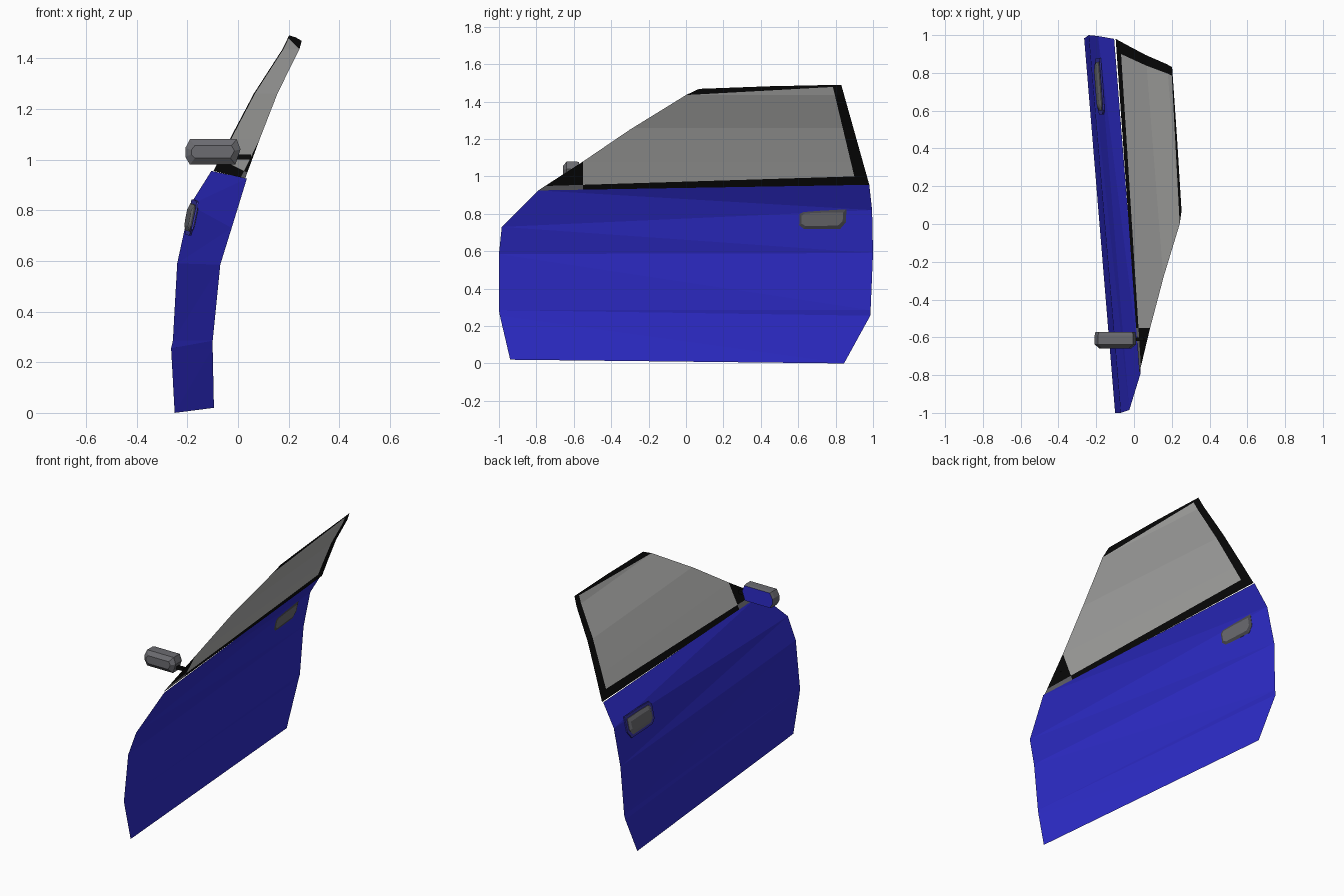
import bpy, bmesh
from mathutils import Vector

if "Cube" in bpy.data.objects:
    bpy.data.objects.remove(bpy.data.objects["Cube"])


def material(name, r, g, b):
    m = bpy.data.materials.new(name)
    m.diffuse_color = (r, g, b, 1)
    m.use_nodes = True
    m.node_tree.nodes["Principled BSDF"].inputs["Base Color"].default_value = m.diffuse_color
    return m


BLUE = material("blue_paint", 0.027, 0.025, 0.60)
SHADE = material("recess_blue", 0.045, 0.04, 0.42)
GLASS = material("window_grey", 0.46, 0.46, 0.45)
BLACK = material("black_trim", 0.003, 0.003, 0.003)
GREY = material("dark_grey", 0.15, 0.15, 0.165)
RIM = material("rim_grey", 0.07, 0.07, 0.08)


def finish(name, bm, mats):
    me = bpy.data.meshes.new(name)
    bm.to_mesh(me)
    bm.free()
    for m in mats:
        me.materials.append(m)
    ob = bpy.data.objects.new(name, me)
    bpy.context.collection.objects.link(ob)
    return ob


def loft(name, loops, mats, band_mats, caps):
    """Bridge equal loops; band_mats are per band, caps are (first, last)."""
    bm = bmesh.new()
    rings = [[bm.verts.new(p) for p in lp] for lp in loops]
    n = len(rings[0])
    for k in range(len(rings) - 1):
        for i in range(n):
            j = (i + 1) % n
            f = bm.faces.new((rings[k][i], rings[k][j], rings[k + 1][j], rings[k + 1][i]))
            f.material_index = band_mats[k]
    bm.faces.new(rings[0]).material_index = caps[0]
    bm.faces.new(rings[-1]).material_index = caps[1]
    bmesh.ops.recalc_face_normals(bm, faces=bm.faces)
    return finish(name, bm, mats)


# Door skin: front and rear end of every crease, bottom to belt line
rows = [((-0.095, -0.94, 0.02), (-0.25, 0.845, 0.0)),
        ((-0.10, -0.995, 0.255), (-0.264, 0.985, 0.255)),
        ((-0.10, -1.0, 0.285), (-0.257, 0.987, 0.285)),
        ((-0.07, -1.0, 0.585), (-0.24, 1.0, 0.59)),
        ((-0.025, -0.985, 0.73), (-0.19, 0.995, 0.82)),
        ((0.035, -0.79, 0.925), (-0.105, 0.98, 0.955))]
bm = bmesh.new()
vs = [[bm.verts.new(p) for p in r] for r in rows]
for (f0, r0), (f1, r1) in zip(vs, vs[1:]):
    bm.faces.new((f0, f1, r0))
    bm.faces.new((r0, f1, r1))
finish("door_skin", bm, [BLUE])

# Window with trim: flat outline, cut along trim lines, then leaned inward
LEAN = [(0.90, -0.046), (0.94, -0.027), (1.08, 0.042), (1.26, 0.133), (1.435, 0.242), (1.50, 0.272)]


def window_x(y, z):
    for (z0, g0), (z1, g1) in zip(LEAN, LEAN[1:]):
        if z <= z1:
            break
    return g0 + (g1 - g0) * (z - z0) / (z1 - z0) - 0.079 * y


outline = [(-0.79, 0.925), (-0.55, 1.08), (-0.3, 1.25), (0.0, 1.435), (0.07, 1.468),
           (0.45, 1.482), (0.83, 1.49), (0.98, 0.955)]
trim = {"belt": ((-0.55, 0.955), (0.9, 1.0)), "rear": ((0.9, 1.0), (0.785, 1.48)),
        "top": ((0.78, 1.478), (0.0, 1.435)), "front": ((-0.55, 1.1), (-0.55, 0.9))}


def inward(line):
    (y0, z0), (y1, z1) = line
    return Vector((0, y0, z0)), Vector((0, z0 - z1, y1 - y0)).normalized()


bm = bmesh.new()
bm.faces.new([bm.verts.new((0, y, z)) for y, z in outline])
cuts = [inward(l) for l in trim.values()] + [(Vector((0, 0, z)), Vector((0, 0, 1))) for z, g in LEAN[1:-1]]
for co, no in cuts:
    bmesh.ops.bisect_plane(bm, geom=bm.verts[:] + bm.edges[:] + bm.faces[:], dist=1e-5,
                           plane_co=co, plane_no=no)
for f in bm.faces:
    c = f.calc_center_median()
    inside = {k: (c - inward(l)[0]).dot(inward(l)[1]) > 0 for k, l in trim.items()}
    if all(inside.values()):
        f.material_index = 0
    else:
        f.material_index = 2 if not inside["belt"] and not inside["front"] else 1
    if f.normal.x > 0:
        f.normal_flip()
for v in bm.verts:
    v.co.x = window_x(v.co.y, v.co.z)
finish("window", bm, [GLASS, BLACK, GREY])

# Door handle and its recess, passing through the skin
HY, HZ = 0.73, 0.77
handle = [(0.60, 0.80), (0.60, 0.735), (0.625, 0.716), (0.825, 0.72), (0.855, 0.755),
          (0.858, 0.826), (0.72, 0.824), (0.62, 0.818)]


def handle_loop(scale_y, scale_z, offset):
    pts = []
    for y, z in handle:
        y, z = HY + (y - HY) * scale_y, HZ + (z - HZ) * scale_z
        pts.append((-0.161 + (z - 0.6) * 0.21 - 0.079 * y + offset, y, z))
    return pts


loft("handle_recess", [handle_loop(1.16, 1.3, o) for o in (-0.004, 0.004)], [SHADE], [0], (0, 0))
loft("door_handle",
     [handle_loop(0.84, 0.6, -0.016), handle_loop(1, 1, -0.007),
      handle_loop(1, 1, 0.007), handle_loop(0.86, 0.66, 0.012)],
     [GREY, RIM], [0, 0, 1], (0, 0))

# Side mirror housing with a painted rear face
shape = [(-0.208, 1.045), (-0.19, 1.08), (-0.005, 1.08), (0.01, 1.04),
         (-0.01, 0.98), (-0.19, 0.98), (-0.208, 1.01)]


def mirror_loop(y, sx, sz):
    return [(-0.1 + (x + 0.1) * sx, y, 1.03 + (z - 1.03) * sz) for x, z in shape]


loft("side_mirror", [mirror_loop(-0.572, 0.97, 0.94), mirror_loop(-0.59, 1, 1),
                     mirror_loop(-0.638, 1, 1), mirror_loop(-0.658, 0.78, 0.5)],
     [GREY, BLUE], [0, 0, 0], (1, 0))

# Small arm joining the mirror to the window corner
loft("mirror_arm", [[(x, y, z) for y, z in ((-0.62, 1.0), (-0.60, 1.0), (-0.60, 1.02), (-0.62, 1.02))]
                    for x in (-0.01, 0.052)], [BLACK], [0], (0, 0))
